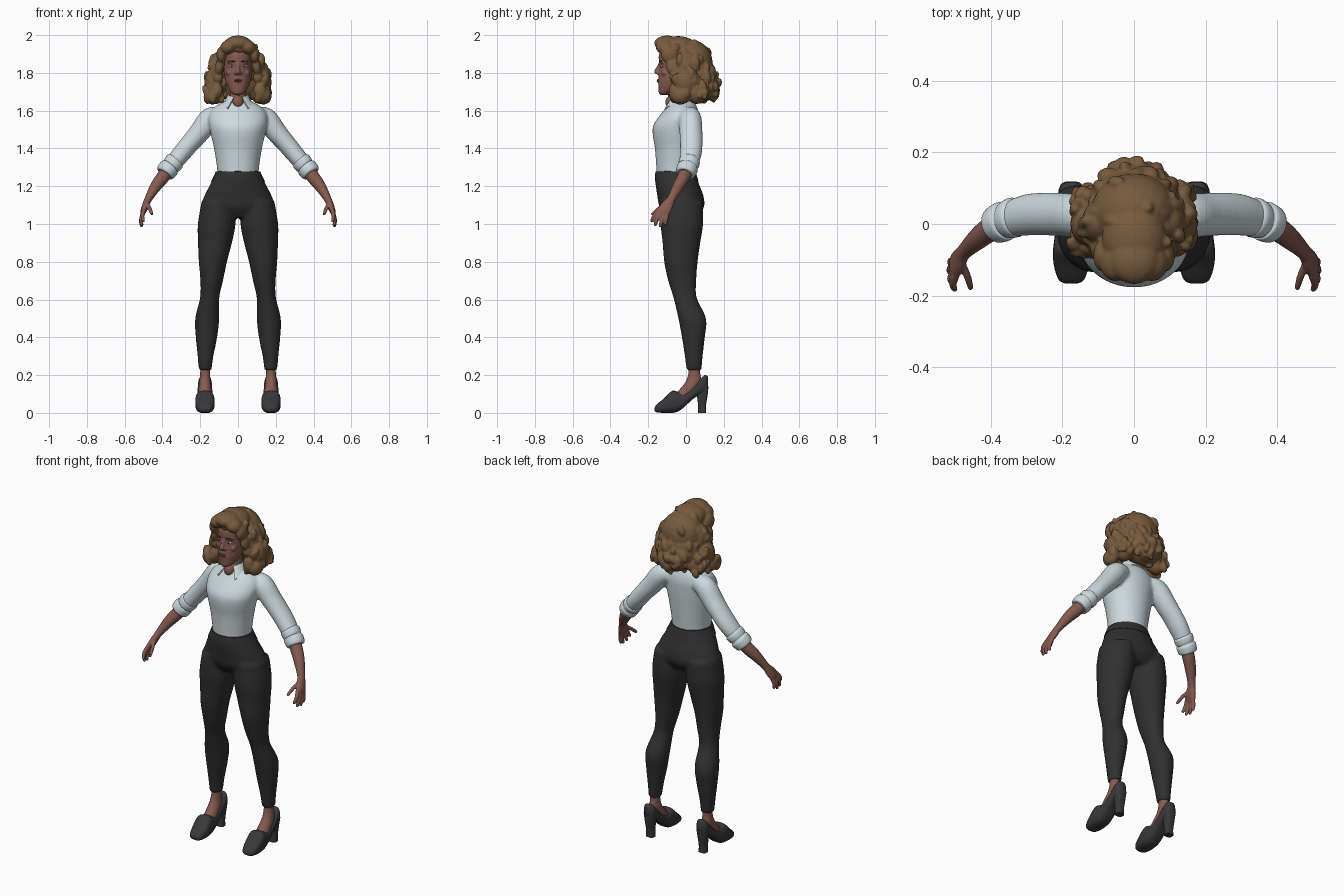
import bpy, bmesh, math, random
from mathutils import Vector, Matrix

random.seed(4)


def material(name, rgb):
    m = bpy.data.materials.new(name)
    m.diffuse_color = (*rgb, 1)
    return m


SKIN = material("skin", (0.24, 0.105, 0.08))
HAIR = material("hair brown", (0.185, 0.105, 0.048))
SHIRT = material("pale blue shirt", (0.61, 0.70, 0.73))
PANTS = material("black trousers", (0.03, 0.03, 0.031))
SHOE = material("charcoal shoes", (0.04, 0.04, 0.043))
WHITE = material("eye white", (0.55, 0.5, 0.47))
DARK = material("brow dark", (0.06, 0.03, 0.02))
LIPS = material("lips", (0.20, 0.07, 0.06))


def spline(rows, steps):
    """Catmull-Rom interpolation of rows of numbers."""
    out = []
    for i in range(len(rows) - 1):
        a, b, c, d = (rows[max(i - 1, 0)], rows[i], rows[i + 1], rows[min(i + 2, len(rows) - 1)])
        for s in range(steps):
            t = s / steps
            out.append([0.5 * (2 * q + (r - p) * t + (2 * p - 5 * q + 4 * r - w) * t * t
                               + (3 * q - p - 3 * r + w) * t ** 3) for p, q, r, w in zip(a, b, c, d)])
    return out + [list(rows[-1])]


def loft(bm, rows, mode="path", n=24, steps=4, power=1.0):
    """Skin rings (x, y, z, ra, rb): mode z = level rings, y = upright rings, path = across the path."""
    rows = spline(rows, steps)
    rings = []
    for i, (x, y, z, ra, rb) in enumerate(rows):
        if mode == "z":
            u, v = Vector((1, 0, 0)), Vector((0, 1, 0))
        elif mode == "y":
            u, v = Vector((1, 0, 0)), Vector((0, 0, 1))
        else:
            t = Vector(rows[min(i + 1, len(rows) - 1)][:3]) - Vector(rows[max(i - 1, 0)][:3])
            u = Vector((0, 1, 0)).cross(t).normalized()
            v = t.cross(u).normalized()
        ring = []
        for k in range(n):
            c, s = math.cos(2 * math.pi * k / n), math.sin(2 * math.pi * k / n)
            c, s = (math.copysign(abs(q) ** power, q) for q in (c, s))
            ring.append(bm.verts.new(Vector((x, y, z)) + u * c * max(ra, 0.001) + v * s * max(rb, 0.001)))
        rings.append(ring)
    for a, b in zip(rings, rings[1:]):
        for k in range(n):
            bm.faces.new((a[k], a[(k + 1) % n], b[(k + 1) % n], b[k]))
    bm.faces.new(rings[0])
    bm.faces.new(rings[-1])


def blob(bm, pos, rad, rot=(0, 0, 0), sub=3):
    m = Matrix.Translation(pos)
    for a, ax in zip(rot, "XYZ"):
        m = m @ Matrix.Rotation(a, 4, ax)
    bmesh.ops.create_icosphere(bm, subdivisions=sub, radius=1, matrix=m @ Matrix.Diagonal((*rad, 1)))


def finish(name, bm, mat, mirror=False, voxel=0, smooth=0, solid=0, angle=45):
    bmesh.ops.recalc_face_normals(bm, faces=bm.faces[:])
    me = bpy.data.meshes.new(name)
    bm.to_mesh(me)
    bm.free()
    me.materials.append(mat)
    ob = bpy.data.objects.new(name, me)
    bpy.context.collection.objects.link(ob)
    bpy.ops.object.select_all(action="DESELECT")
    bpy.context.view_layer.objects.active = ob
    ob.select_set(True)
    mods = []
    if mirror:
        mods.append(ob.modifiers.new("mirror", "MIRROR"))
        mods[-1].use_mirror_merge = False
    if solid:
        mods.append(ob.modifiers.new("thickness", "SOLIDIFY"))
        mods[-1].thickness = solid
    if voxel:
        mods.append(ob.modifiers.new("blend", "REMESH"))
        mods[-1].mode = "VOXEL"
        mods[-1].voxel_size = voxel
    if smooth:
        mods.append(ob.modifiers.new("relax", "SMOOTH"))
        mods[-1].iterations = smooth
    for m in [m.name for m in mods]:
        bpy.ops.object.modifier_apply(modifier=m)
    bpy.ops.object.shade_smooth_by_angle(angle=math.radians(angle))
    return ob


# trousers: one leg mirrored, blended with the hips
bm = bmesh.new()
loft(bm, [(.105, -.021, 1.12, .088, .112), (.113, -.022, 1.0, .100, .113), (.122, -.024, .9, .090, .100),
          (.133, -.027, .8, .075, .089), (.139, -.02, .7, .060, .075), (.150, -.005, .61, .051, .062),
          (.163, .033, .5, .064, .074), (.167, .039, .4, .057, .061), (.172, .041, .3, .042, .048),
          (.174, .043, .225, .034, .040)], "z")
bmesh.ops.mirror(bm, geom=bm.verts[:] + bm.edges[:] + bm.faces[:], axis="X", merge_dist=-1)
loft(bm, [(0, -.055, 1.28, .118, .107), (0, -.048, 1.22, .142, .114), (0, -.03, 1.15, .178, .122),
          (0, -.022, 1.09, .192, .118), (0, -.02, 1.035, .15, .08)], "z", n=32)
finish("trousers", bm, PANTS, voxel=.010, smooth=5)

# waistband
bm = bmesh.new()
loft(bm, [(0, -.055, 1.278, .118, .106), (0, -.053, 1.25, .130, .112), (0, -.049, 1.225, .143, .116)], "z", n=40)
finish("waistband", bm, PANTS)

# shirt: torso and upper sleeves
bm = bmesh.new()
loft(bm, [(.09, .02, 1.575, .045, .045), (.145, .022, 1.558, .060, .060), (.2, .026, 1.49, .056, .061),
          (.25, .028, 1.432, .051, .060), (.3, .025, 1.372, .049, .058), (.36, .01, 1.30, .043, .048)])
bmesh.ops.mirror(bm, geom=bm.verts[:] + bm.edges[:] + bm.faces[:], axis="X", merge_dist=-1)
loft(bm, [(0, -.055, 1.25, .108, .100), (0, -.054, 1.31, .113, .104), (0, -.053, 1.4, .127, .112),
          (0, -.055, 1.47, .143, .121), (0, -.052, 1.52, .153, .122), (0, -.036, 1.57, .155, .107),
          (0, -.024, 1.615, .130, .084), (0, -.02, 1.655, .062, .060)], "z", n=32)
finish("shirt", bm, SHIRT, voxel=.009, smooth=5)

# rolled cuffs
bm = bmesh.new()
loft(bm, [(.325, .021, 1.342, .040, .045), (.333, .019, 1.333, .052, .056), (.350, .013, 1.313, .051, .054),
          (.357, .011, 1.305, .047, .050), (.364, .008, 1.297, .054, .056), (.386, -.003, 1.272, .051, .052),
          (.390, -.005, 1.267, .040, .040)])
finish("cuffs", bm, SHIRT, mirror=True)

# shirt collar: open band with pointed front ends
bm = bmesh.new()
band = []
for i in range(25):
    t = math.radians(-155 + 310 * i / 24)
    e = max(0, (abs(t) - 1.9) / 0.8)
    s, c = math.sin(t), math.cos(t)
    band.append([bm.verts.new((.054 * s, -.022 + .058 * c, 1.685 - .015 * e)),
                 bm.verts.new((.074 * s + math.copysign(.025 * e, s), -.022 + .078 * c - .02 * e, 1.642 - .03 * e))])
for a, b in zip(band, band[1:]):
    bm.faces.new((a[0], b[0], b[1], a[1]))
finish("collar", bm, SHIRT, solid=.008)

# forearms and hands
bm = bmesh.new()
loft(bm, [(.36, .01, 1.30, .036, .036), (.402, -.015, 1.243, .035, .034), (.437, -.042, 1.197, .030, .030),
          (.475, -.078, 1.132, .020, .023), (.488, -.098, 1.10, .019, .032), (.500, -.117, 1.07, .016, .035),
          (.506, -.124, 1.052, .010, .028)])
for base, mid, tip in [((.497, -.143, 1.078), (.506, -.168, 1.045), (.500, -.183, 1.015)),
                       ((.502, -.131, 1.068), (.512, -.152, 1.028), (.508, -.164, .993)),
                       ((.504, -.115, 1.060), (.514, -.128, 1.020), (.511, -.136, .987)),
                       ((.503, -.099, 1.058), (.512, -.105, 1.025), (.509, -.109, .998)),
                       ((.482, -.108, 1.105), (.466, -.145, 1.080), (.456, -.178, 1.052))]:
    loft(bm, [(*base, .011, .011), (*mid, .0105, .0105), (*tip, .008, .008),
              (*(Vector(tip) + (Vector(tip) - Vector(mid)) * .12), .002, .002)], n=12)
finish("arms", bm, SKIN, mirror=True, voxel=.0045, smooth=3)

# ankles and feet
bm = bmesh.new()
loft(bm, [(.174, .043, .26, .026, .030), (.174, .044, .21, .026, .031), (.175, .040, .165, .030, .042),
          (.175, .015, .125, .034, .048), (.175, -.02, .09, .036, .045)], "z")
finish("feet", bm, SKIN, mirror=True)

# shoes: lofted from toe to heel counter
bm = bmesh.new()
shoe = [(-.166, .012, .028, .018), (-.155, .003, .045, .036), (-.115, 0, .078, .049), (-.075, 0, .116, .051),
        (-.045, .006, .112, .048), (-.01, .030, .105, .043), (.03, .068, .130, .040),
        (.07, .095, .172, .038), (.10, .105, .2, .034), (.117, .125, .19, .018)]
loft(bm, [(.175, y, (lo + hi) / 2, w, (hi - lo) / 2) for y, lo, hi, w in shoe], "y", power=.72)
finish("shoes", bm, SHOE, mirror=True)
bm = bmesh.new()
loft(bm, [(.175, .085, .14, .034, .034), (.175, .086, .09, .027, .028), (.175, .085, .04, .023, .021),
          (.175, .085, 0, .024, .021)], "z", power=.6)
finish("shoe_heels", bm, SHOE, mirror=True)

# head, nose and neck
bm = bmesh.new()
loft(bm, [(0, -.118, 1.683, .018, .018), (0, -.108, 1.695, .036, .036), (0, -.088, 1.72, .052, .058),
          (0, -.066, 1.755, .066, .081), (0, -.047, 1.79, .073, .097), (0, -.036, 1.84, .078, .106),
          (0, -.03, 1.9, .078, .113), (0, -.03, 1.95, .055, .08)], "z", n=32)
loft(bm, [(0, -.02, 1.58, .05, .05), (0, -.03, 1.64, .047, .055), (0, -.03, 1.69, .043, .045),
          (0, -.03, 1.76, .043, .045)], "z")
loft(bm, [(0, -.136, 1.855, .009, .008), (0, -.146, 1.83, .009, .011), (0, -.154, 1.808, .013, .016),
          (0, -.150, 1.793, .014, .012)], "z", n=16)
for s in (-1, 1):
    blob(bm, (s * .012, -.147, 1.798), (.009, .010, .007))
    blob(bm, (s * .033, -.126, 1.858), (.024, .013, .008))
    blob(bm, (s * .042, -.112, 1.80), (.022, .018, .018))
blob(bm, (0, -.140, 1.757), (.022, .012, .013))
blob(bm, (0, -.130, 1.71), (.018, .014, .014))
blob(bm, (0, -.078, 1.645), (.030, .032, .036))
finish("head", bm, SKIN, voxel=.005, smooth=3)

# eyes, brows and lips
bm = bmesh.new()
blob(bm, (.034, -.129, 1.837), (.014, .007, .0065), (0, 0, .25))
finish("eyes", bm, WHITE, mirror=True)
bm = bmesh.new()
blob(bm, (.033, -.1345, 1.837), (.0055, .003, .006))
blob(bm, (.034, -.136, 1.862), (.021, .005, .0035), (0, -.12, .3))
finish("irises_and_brows", bm, DARK, mirror=True)
bm = bmesh.new()
blob(bm, (0, -.147, 1.763), (.021, .008, .004))
blob(bm, (0, -.147, 1.755), (.018, .0085, .005))
finish("lips", bm, LIPS)

# hair: big masses, then scattered curls
bm = bmesh.new()
masses = [((0, .03, 1.85), (.122, .112, .125)), ((0, .065, 1.77), (.128, .09, .125)),
          ((0, .10, 1.735), (.095, .075, .085)), ((0, -.04, 1.93), (.09, .10, .065))]
for s in (-1, 1):
    masses += [((s * .1, .005, 1.83), (.045, .06, .085)), ((s * .128, .0, 1.75), (.05, .06, .075)),
               ((s * .135, -.03, 1.68), (.044, .052, .048)), ((s * .115, .055, 1.70), (.052, .055, .065))]
for p, r in masses:
    blob(bm, p, r)
# swept front roll
blob(bm, (0, -.10, 1.957), (.07, .068, .041))
for s in (-1, 1):
    blob(bm, (s * .05, -.108, 1.937), (.048, .052, .038), (0, s * .5, 0))
    blob(bm, (s * .088, -.088, 1.895), (.026, .045, .045))
    blob(bm, (s * .097, -.070, 1.835), (.024, .035, .048), (0, s * -.2, 0))
    blob(bm, (s * .105, -.062, 1.775), (.026, .025, .032))
    blob(bm, (s * .115, -.066, 1.70), (.032, .026, .045), (0, s * -.3, 0))
for i in range(230):
    p, r = random.choice(masses)
    d = Vector((random.gauss(0, 1), random.gauss(.2, 1), random.gauss(0, .8))).normalized()
    q = Vector(p) + Vector(d[k] * r[k] * .96 for k in range(3))
    w = random.uniform(.013, .022)
    on_face = q.y < -.035 and abs(q.x) < .105 and q.z < 1.93
    if on_face or q.z > 1.955 or q.z < 1.665 or q.y > .172 or abs(q.x) > .165:
        continue
    blob(bm, q, (w, w, w * random.uniform(1.5, 2.1)),
         (random.uniform(-.5, .5), random.uniform(-.7, .7), 0), 2)
finish("hair", bm, HAIR, voxel=.006, smooth=1, angle=50)
